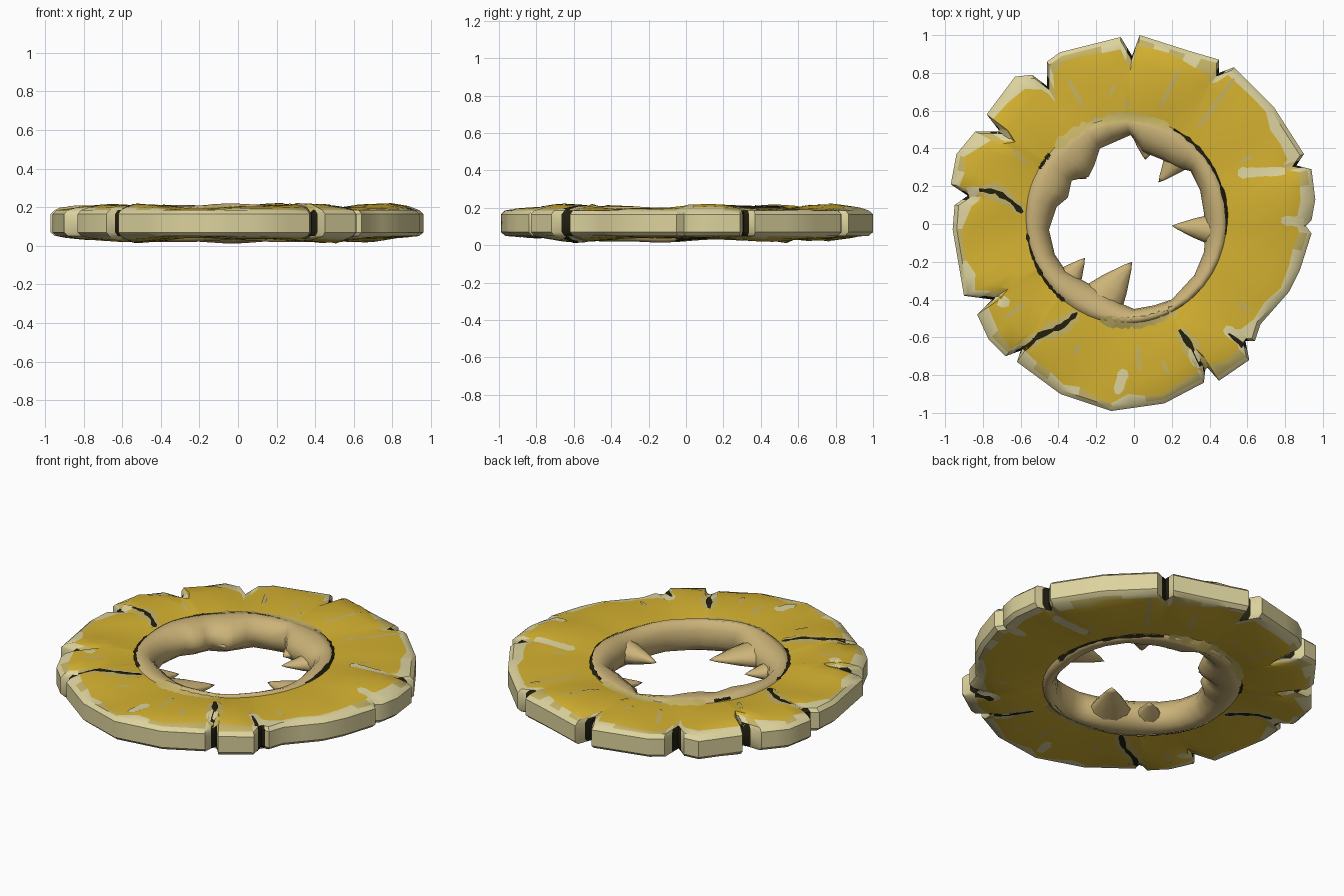
import bpy, math, random
from math import sin, cos, atan2, pi, hypot
from mathutils import Vector
from mathutils.bvhtree import BVHTree

if "Cube" in bpy.data.objects:
    bpy.data.objects.remove(bpy.data.objects["Cube"])

random.seed(4)

def mat(name, r, g, b):
    m = bpy.data.materials.new(name)
    m.diffuse_color = (r, g, b, 1)
    m.use_nodes = True
    m.node_tree.nodes["Principled BSDF"].inputs["Base Color"].default_value = m.diffuse_color
    return m

FLESH = mat("golden_flesh", 0.66, 0.44, 0.03)
RIND = mat("cream_rind", 0.72, 0.65, 0.34)
CORE = mat("tan_core", 0.60, 0.45, 0.19)
PALE = mat("pale_fibre", 0.56, 0.45, 0.13)
DARK = mat("dark_crevice", 0.016, 0.014, 0.005)

def make(name, verts, faces, mats, idx=None, angle=35):
    me = bpy.data.meshes.new(name)
    me.from_pydata(verts, [], faces)
    for m in mats:
        me.materials.append(m)
    if idx:
        for p, i in zip(me.polygons, idx):
            p.material_index = i
    ob = bpy.data.objects.new(name, me)
    bpy.context.collection.objects.link(ob)
    bpy.ops.object.select_all(action='DESELECT')
    ob.select_set(True)
    bpy.context.view_layer.objects.active = ob
    bpy.ops.object.shade_smooth_by_angle(angle=math.radians(angle))
    return ob

def core_edge(a):
    return Vector((-0.04 + 0.53 * cos(a), 0.02 + 0.545 * sin(a)))

# Outer outline, clockwise from the top; a third value marks a notch
outline = [(-.01, .89, 1), (.03, 1), (.28, .92), (.45, .87), (.45, .80, 1), (.53, .83), (.74, .62),
           (.90, .37), (.86, .31, 1), (.94, .29), (.96, .13), (.94, .02), (.91, -.01), (.94, -.05),
           (.88, -.24), (.82, -.36), (.67, -.53), (.64, -.62), (.59, -.62, 1), (.61, -.72), (.45, -.83),
           (.38, -.75, 1), (.37, -.84), (.16, -.95), (-.12, -.99), (-.39, -.90), (-.62, -.73),
           (-.60, -.67, 1), (-.68, -.70), (-.77, -.61), (-.83, -.48), (-.75, -.40, 1), (-.90, -.38),
           (-.96, -.03), (-.95, .10), (-.88, .15, 1), (-.97, .21), (-.94, .37), (-.84, .49),
           (-.71, .49, 1), (-.78, .58), (-.63, .78), (-.54, .79), (-.46, .73, 1), (-.46, .86),
           (-.39, .91), (-.07, .99)]
cols = []                      # (point, dark side to next column, near a notch)
for i, p in enumerate(outline):
    q = outline[(i + 1) % len(outline)]
    a, b = Vector(p[:2]), Vector(q[:2])
    if len(p) == 3:
        cols += [(a, True, True), (a.lerp(b, .45), False, True)]
    elif len(q) == 3:
        cols += [(a, False, True), (a.lerp(b, .55), True, True)]
    else:
        n = max(1, round((b - a).length / .1))
        cols += [(a.lerp(b, k / n), False, False) for k in range(n)]

# Flesh slice with rind rim: one cross-section per column
verts, faces, idx = [], [], []
K = 12
for p, dark, notch in cols:
    th = atan2(p.y, p.x)
    c = core_edge(th)
    L = (p - c).length
    d = 1 - (random.uniform(.06, .10) if notch else random.uniform(.04, .085)) / L
    e = 1 - .022 / L
    wt = .013 * sin(5 * th + 1) + .006 * sin(11 * th)
    wb = .012 * sin(4 * th + 2) + .006 * sin(9 * th)
    top = [(0, .192), (.3, .203 + wt * .6), (.65, .202 + wt), (d, .195 + wt * .6), (e, .185), (1, .165)]
    bot = [(1, .07), (e, .05), (d, .042 + wb * .6), (.65, .034 + wb), (.3, .033 + wb * .6), (0, .045)]
    for s, z in top + bot:
        q = c.lerp(p, s)
        verts.append((q.x, q.y, z))
N = len(cols)
for i in range(N):
    j = (i + 1) % N
    for k in range(K - 1):
        faces.append((i * K + k, j * K + k, j * K + k + 1, i * K + k + 1))
        if k < 3 or k > 7:
            idx.append(0)
        elif k in (4, 5, 6):
            idx.append(3 if cols[i][1] else 1)
        else:
            idx.append(2 if random.random() < .35 else 1)
# columns run clockwise, so flip to face outwards
faces = [f[::-1] for f in faces]
body = make("fruit_slice", verts, faces, [FLESH, RIND, PALE, DARK], idx)

# Core ring around the hole, with a lumpy inner edge
hole = [(-.02, .47), (-.18, .40), (-.21, .31), (-.24, .25), (-.33, .23), (-.35, .14), (-.41, .09),
        (-.45, -.03), (-.42, -.16), (-.36, -.25), (-.25, -.31), (-.15, -.36), (-.07, -.42), (0, -.45),
        (.11, -.43), (.20, -.40), (.32, -.27), (.37, -.15), (.38, -.03), (.37, .06), (.35, .18),
        (.30, .28), (.22, .30), (.15, .34), (.05, .38), (0, .45)]
ring = []
for i, p in enumerate(hole):
    a, b = Vector(p), Vector(hole[(i + 1) % len(hole)])
    ring += [a, (a + b) / 2]
section = [(-.06, .17), (0, .199), (.25, .209), (.6, .198), (.9, .16), (1, .115), (.92, .07),
           (.65, .035), (.25, .022), (0, .035), (-.06, .07)]
verts, faces = [], []
S, M = len(section), len(ring)
for p in ring:
    th = atan2(p.y, p.x)
    c = core_edge(th)
    w = .006 * sin(3 * th) + .004 * sin(7 * th)
    for t, z in section:
        q = c.lerp(p, t)
        verts.append((q.x, q.y, z + w))
for i in range(M):
    j = (i + 1) % M
    for k in range(S):
        m = (k + 1) % S
        faces.append((i * S + k, i * S + m, j * S + m, j * S + k))
core = make("core_ring", verts, faces, [CORE], None, 60)

# Pointed shreds of core sticking into the hole: base, tip, half width, half height, base z
def shred(name, base, tip, w, h, z):
    b, t = Vector(base), Vector(tip)
    side = (t - b).normalized().orthogonal()
    vs, fs, n = [], [], 10
    for s, f in ((0, 1), (.45, .62), (.85, .2)):
        for k in range(n):
            a = 2 * pi * k / n
            q = b.lerp(t, s) + side * (w * f * cos(a))
            vs.append((q.x, q.y, z + h * f * sin(a)))
    vs.append((t.x, t.y, z))
    for r in range(2):
        for k in range(n):
            m = (k + 1) % n
            fs.append((r * n + k, r * n + m, r * n + n + m, r * n + n + k))
    fs += [(2 * n + k, 2 * n + (k + 1) % n, 3 * n) for k in range(n)]
    fs.append(tuple(range(n))[::-1])
    ob = make(name, vs, fs, [CORE], None, 60)
    import bmesh
    bm = bmesh.new()
    bm.from_mesh(ob.data)
    bmesh.ops.recalc_face_normals(bm, faces=bm.faces)
    bm.to_mesh(ob.data)
    bm.free()

shred("shred_right", (.42, -.03), (.20, -.01), .085, .07, .11)
shred("shred_front", (-.18, -.42), (-.01, -.20), .13, .07, .11)
shred("shred_front_left", (-.37, -.32), (-.26, -.18), .09, .06, .10)
shred("shred_back_right", (.26, .38), (.13, .22), .09, .06, .10)
shred("shred_back", (.07, .46), (.06, .34), .08, .06, .09)
shred("shred_left", (-.34, .32), (-.25, .24), .09, .06, .10)

# Thin painted strips laid on the top or underside
vs, fs = [], []
for ob in (body, core):
    o = len(vs)
    vs += [v.co.copy() for v in ob.data.vertices]
    fs += [[o + i for i in p.vertices] for p in ob.data.polygons]
tree = BVHTree.FromPolygons(vs, fs)

def strips(name, paths, width, material, lift, rough=0):
    V, F = [], []
    for path in paths:
        pts = []
        for a, b in zip(path, path[1:]):
            a, b = Vector(a), Vector(b)
            n = max(2, int((b - a).length / .025))
            pts += [a.lerp(b, k / n) for k in range(n)]
        pts.append(Vector(path[-1]))
        for up in (1, -1):
            prev = None
            for i, p in enumerate(pts):
                t = pts[min(i + 1, len(pts) - 1)] - pts[max(i - 1, 0)]
                f = .5 if i in (0, len(pts) - 1) else 1
                side = t.orthogonal().normalized() * width * .5 * f * random.uniform(1 - rough, 1 + rough)
                pair = []
                for q in (p + side, p, p - side):
                    hit = tree.ray_cast(Vector((q.x, q.y, .12 + up)), Vector((0, 0, -up)))[0]
                    if hit:
                        pair.append(len(V))
                        V.append((q.x, q.y, hit.z + up * lift))
                if len(pair) < 3:
                    prev = None
                    continue
                if prev:
                    for k in (0, 1):
                        f4 = (prev[k], prev[k + 1], pair[k + 1], pair[k])
                        nz = (Vector(V[f4[1]]) - Vector(V[f4[0]])).cross(Vector(V[f4[3]]) - Vector(V[f4[0]])).z
                        F.append(f4 if nz * up > 0 else f4[::-1])
                prev = pair
    make(name, V, F, [material])

grooves = [[(-.61, -.68), (-.50, -.59), (-.38, -.54), (-.30, -.47)],
           [(.375, -.77), (.31, -.66), (.24, -.56)],
           [(-.82, .18), (-.73, .17), (-.65, .12), (-.59, .06)]]
nicks = [[(-.01, .87), (-.01, .92)], [(-.77, .50), (-.70, .49)], [(.50, -.58), (.60, -.66)], [(.85, .31), (.87, .33)]]
strips("groove_borders", grooves, .075, PALE, .002, .3)
strips("rind_fingers", [[(.55, .27), (.80, .28)], [(.78, .02), (.90, .01)], [(-.05, -.77), (-.09, -.90)],
                        [(-.94, .15), (-.82, .18)], [(-.74, -.40), (-.66, -.42)], [(.35, -.76), (.30, -.66)],
                        [(-.72, .49), (-.66, .45)], [(.48, -.55), (.60, -.64)]],
       .055, RIND, .003, .2)
strips("grooves", grooves + nicks, .026, DARK, .005, .4)

def arc(a0, a1):
    return [core_edge(math.radians(a0 + (a1 - a0) * k / 14)) for k in range(15)]

strips("core_creases", [arc(-8, 62), arc(187, 232), arc(140, 150)], .016, DARK, .005, .6)
strips("core_blush", [arc(65, 135), arc(255, 300)], .05, PALE, .002, .4)
strips("fibres", [[(-.35, .77), (-.27, .62)], [(-.10, .74), (-.13, .68)], [(.24, .82), (.14, .62)],
                  [(.53, .77), (.34, .51)], [(-.64, .39), (-.57, .32)], [(-.68, -.50), (-.58, -.42)],
                  [(-.32, -.69), (-.28, -.63)], [(.02, -.64), (.03, -.78)], [(.15, -.72), (.18, -.80)],
                  [(.56, .33), (.63, .36)], [(.55, -.42), (.62, -.46)], [(-.03, .66), (-.05, .61)]],
       .022, PALE, .003)
